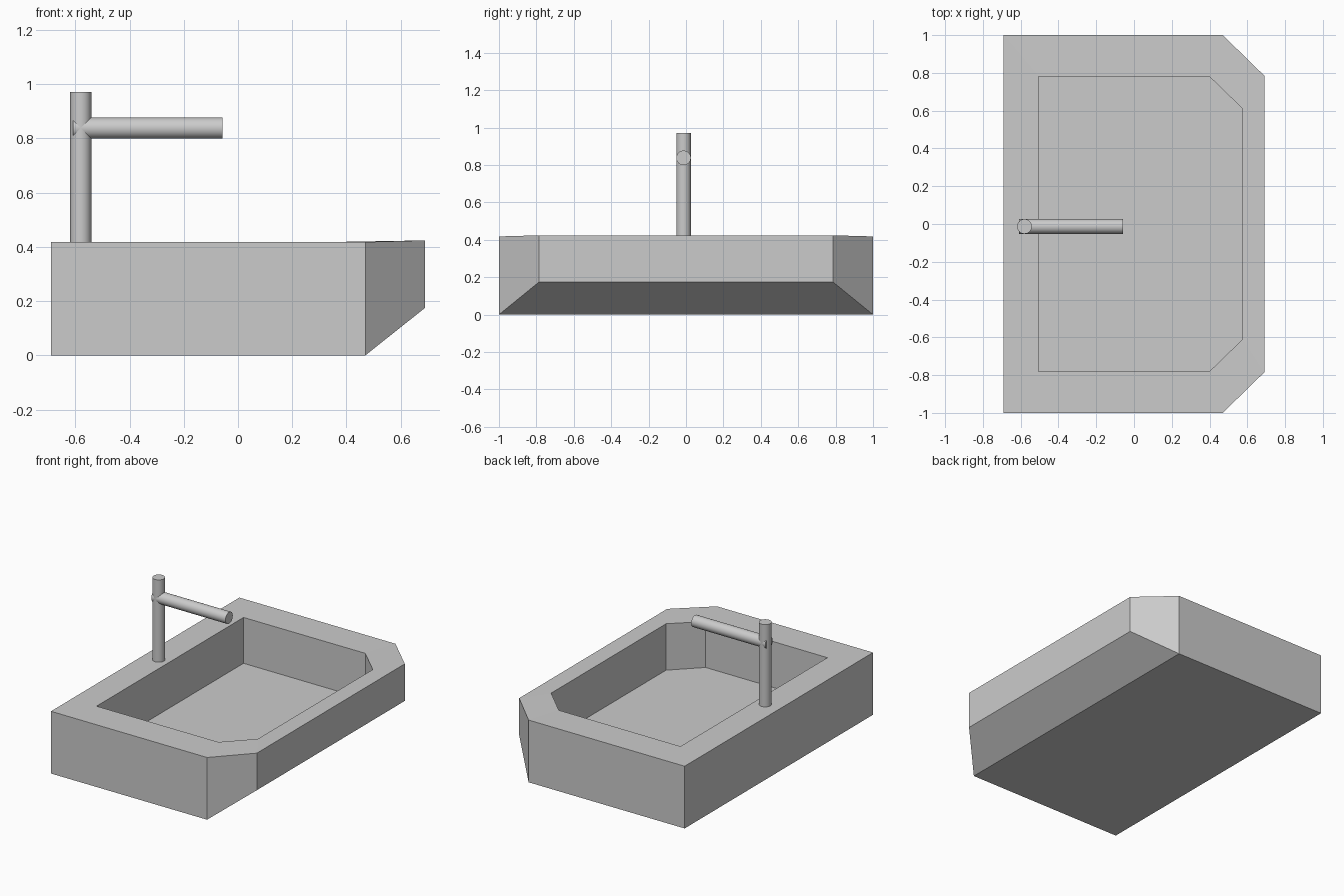
import bpy, bmesh, math

if "Cube" in bpy.data.objects:
    bpy.data.objects.remove(bpy.data.objects["Cube"])

def mirrored(half):
    # complete an outline given on the -y side
    return half + [(x, -y, z) for x, y, z in reversed(half)]

# Basin: outer shell with clipped front corners and a sloped underside, plus recessed bowl
base = mirrored([(-0.69, -1, 0), (0.47, -1, 0), (0.69, -0.785, 0.175)])
rim = mirrored([(-0.69, -1, 0.418), (0.47, -1, 0.418), (0.69, -0.785, 0.424)])
lip = mirrored([(-0.505, -0.78, 0.418), (0.40, -0.78, 0.419), (0.575, -0.61, 0.422)])
floor = [(x, y, 0.11) for x, y, z in lip]

bm = bmesh.new()
loops = [[bm.verts.new(p) for p in loop] for loop in (base, rim, lip, floor)]
for a, b in zip(loops, loops[1:]):
    for i in range(6):
        j = (i + 1) % 6
        bm.faces.new((a[i], a[j], b[j], b[i]))
bm.faces.new(loops[3])
b = loops[0]
bm.faces.new((b[0], b[1], b[4], b[5]))   # flat underside
bm.faces.new((b[1], b[2], b[3], b[4]))   # sloped underside
bmesh.ops.recalc_face_normals(bm, faces=bm.faces)
mesh = bpy.data.meshes.new("basin")
bm.to_mesh(mesh)
bm.free()
bpy.context.collection.objects.link(bpy.data.objects.new("basin", mesh))

# Tap: upright post and horizontal spout
def rod(name, length, location, rotation=(0, 0, 0)):
    bpy.ops.mesh.primitive_cylinder_add(vertices=32, radius=0.039, depth=length,
                                        location=location, rotation=rotation)
    bpy.context.object.name = name
    bpy.ops.object.shade_smooth_by_angle(angle=math.radians(30))

rod("tap_post", 0.553, (-0.58, -0.013, 0.6945))
rod("tap_spout", 0.551, (-0.3325, -0.013, 0.838), (0, math.pi / 2, 0))
